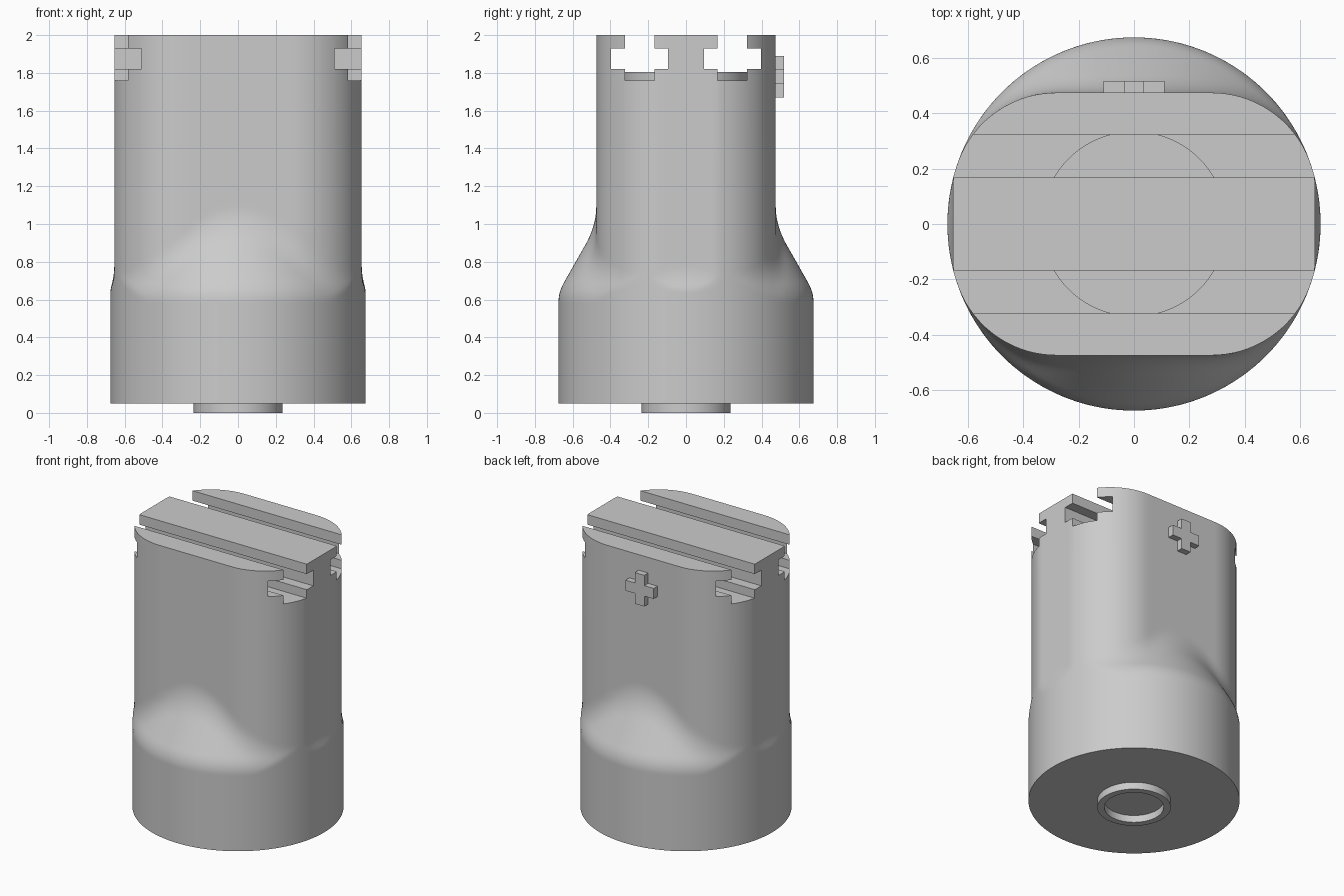
import bpy, bmesh, math

cube = bpy.data.objects.get("Cube")
if cube:
    bpy.data.objects.remove(cube)

# One plain material
grey = bpy.data.materials.new("light_grey")
grey.use_nodes = True
grey.diffuse_color = (0.6, 0.6, 0.6, 1)
grey.node_tree.nodes["Principled BSDF"].inputs["Base Color"].default_value = (0.6, 0.6, 0.6, 1)

SEG = 144
BASE_R, HALF_X, HALF_Y = 0.675, 0.655, 0.475   # round foot and flats of the upper block
FILLET_X, FILLET_Y, FILLET_R = 0.28, 0.096, 0.379
SHOULDER_Z, TOP_Z, BOTTOM_Z = 0.64, 2.0, 0.05


def finish(name, bm):
    bmesh.ops.recalc_face_normals(bm, faces=bm.faces)
    mesh = bpy.data.meshes.new(name)
    bm.to_mesh(mesh)
    bm.free()
    mesh.materials.append(grey)
    obj = bpy.data.objects.new(name, mesh)
    bpy.context.collection.objects.link(obj)
    return obj


def loft(name, rings, caps=True):
    """Skin a list of closed point rings."""
    bm = bmesh.new()
    rows = [[bm.verts.new(p) for p in ring] for ring in rings]
    for low, high in zip(rows, rows[1:]):
        for i in range(len(low)):
            j = (i + 1) % len(low)
            bm.faces.new((low[i], low[j], high[j], high[i]))
    if caps:
        bm.faces.new(rows[0])
        bm.faces.new(rows[-1])
    return finish(name, bm)


def circle(r, z, n=96):
    return [(r * math.cos(math.tau * i / n), r * math.sin(math.tau * i / n), z) for i in range(n)]


def smooth_by_angle(obj):
    bpy.ops.object.select_all(action='DESELECT')
    obj.select_set(True)
    bpy.context.view_layer.objects.active = obj
    bpy.ops.object.shade_smooth_by_angle(angle=math.radians(30))


def blend(a, b, k):
    return k / 4 * (max(k - abs(a - b), 0) / k) ** 2


def block_radius(angle):
    """Radius of the flattened upper cross-section in a direction."""
    c, s = abs(math.cos(angle)), abs(math.sin(angle))
    direction = math.atan2(s, c)
    if direction < math.atan2(FILLET_Y, FILLET_X):
        return min(BASE_R, HALF_X / c)
    if direction > math.atan2(HALF_Y, FILLET_X):
        return HALF_Y / s
    d = FILLET_X * c + FILLET_Y * s
    return min(HALF_X / max(c, 0.01),
               d + math.sqrt(d * d - FILLET_X ** 2 - FILLET_Y ** 2 + FILLET_R ** 2))


def body_ring(z):
    slope = BASE_R - (z - SHOULDER_Z) * 0.57
    cone = min(BASE_R, slope) - (blend(BASE_R, slope, 0.03) if z > 0.6 else 0)
    ring = []
    for i in range(SEG):
        a = math.tau * i / SEG
        block = block_radius(a)
        r = min(BASE_R, max(block, cone) + blend(block, cone, 0.06))
        ring.append((r * math.cos(a), r * math.sin(a), z))
    return ring


# Body: round foot, sloped shoulders, flattened upper block
levels = [BOTTOM_Z] + [0.58 + 0.015 * i for i in range(40)] + [TOP_Z]
body = loft("body", [body_ring(z) for z in levels])

# Two stepped slots running across the top
half_slot = [(0.078, 2.1), (0.078, 1.93), (0.15, 1.93), (0.15, 1.82), (0.078, 1.82), (0.078, 1.76)]
section = half_slot + [(-y, z) for y, z in reversed(half_slot)]
for side, label in ((-1, "front"), (1, "back")):
    cutter = loft(label + "_slot_cutter",
                  [[(x, side * 0.246 + y, z) for y, z in section] for x in (-1, 1)])
    cutter.hide_render = True
    bpy.context.view_layer.objects.active = body
    cut = body.modifiers.new(label + "_slot", 'BOOLEAN')
    cut.operation, cut.solver, cut.object = 'DIFFERENCE', 'EXACT', cutter
    bpy.ops.object.modifier_apply(modifier=cut.name)
    bpy.data.objects.remove(cutter)
smooth_by_angle(body)

# Round core that fills the middle of the lower grooves
core = loft("slot_core", [circle(0.335, 1.7), circle(0.335, 1.805)])
smooth_by_angle(core)

# Raised contact ring underneath
ring = loft("bottom_ring", [circle(0.235, BOTTOM_Z), circle(0.235, 0),
                            circle(0.19, 0), circle(0.19, BOTTOM_Z)], caps=False)
smooth_by_angle(ring)

# Raised plus on the back
arm, bar = 0.11, 0.037
quarter = [(arm, -bar), (arm, bar), (bar, bar)]
outline = []
for turn in range(4):
    for x, z in quarter:
        for _ in range(turn):
            x, z = -z, x
        outline.append((x, z))
loft("plus_mark", [[(x, y, 1.78 + z) for x, z in outline] for y in (0.46, 0.518)])
